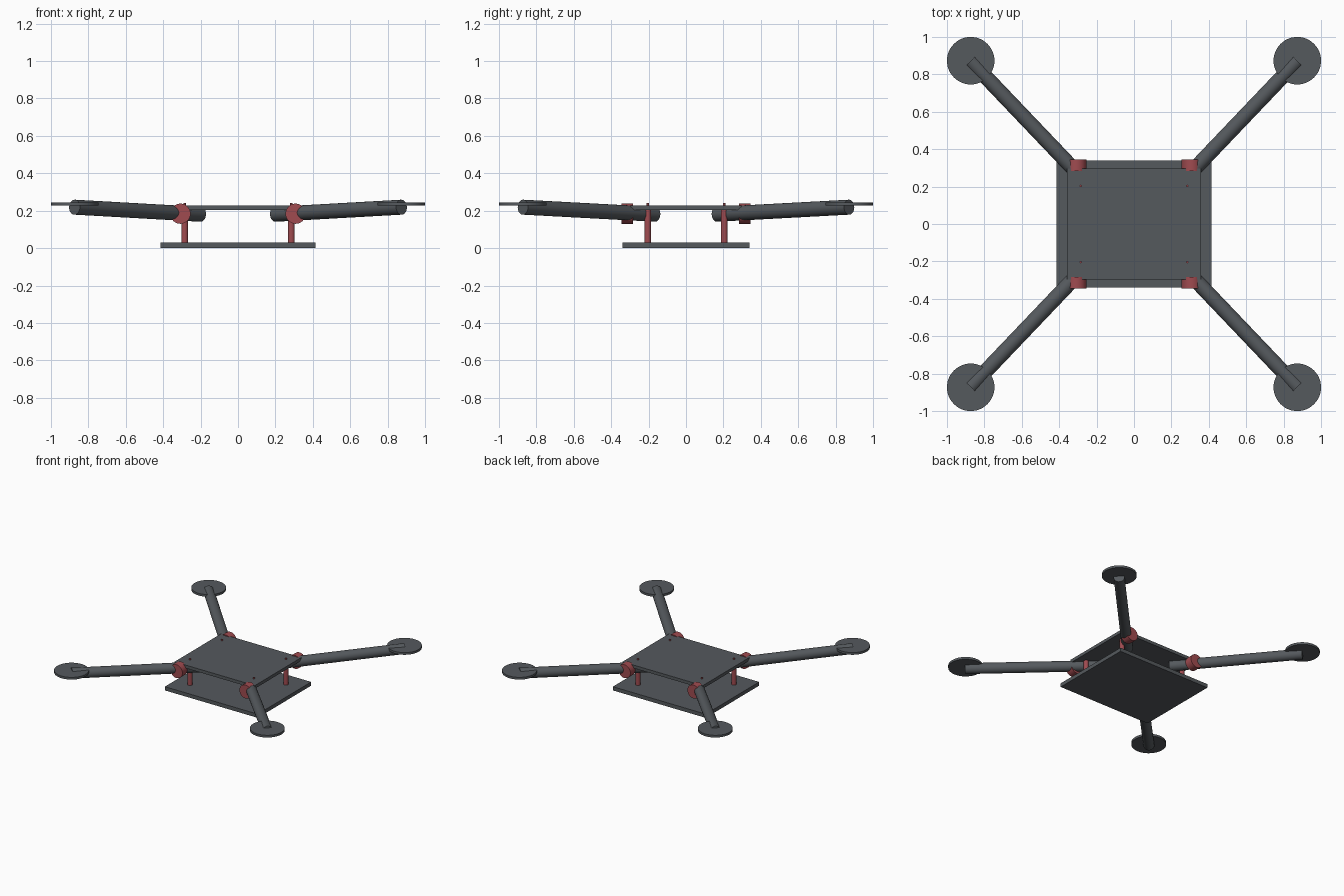
import bpy
from math import pi
from mathutils import Vector

if "Cube" in bpy.data.objects:
    bpy.data.objects.remove(bpy.data.objects["Cube"])


def material(name, rgb):
    m = bpy.data.materials.new(name)
    m.diffuse_color = (*rgb, 1)
    m.use_nodes = True
    m.node_tree.nodes["Principled BSDF"].inputs["Base Color"].default_value = m.diffuse_color
    return m


carbon = material("carbon", (0.09, 0.10, 0.11))
red = material("red_metal", (0.35, 0.07, 0.08))


def finish(name, mat, smooth=False):
    ob = bpy.context.object
    ob.name = name
    ob.data.materials.append(mat)
    if smooth:
        bpy.ops.object.shade_smooth_by_angle()
    return ob


def plate(name, sx, sy, z0, z1):
    bpy.ops.mesh.primitive_cube_add(size=1, location=(0, 0, (z0 + z1) / 2))
    bpy.context.object.scale = (sx, sy, z1 - z0)
    bpy.ops.object.transform_apply(location=False, rotation=False, scale=True)
    finish(name, carbon)


def rod(name, a, b, r, mat, sides=32):
    # cylinder between two points
    a, b = Vector(a), Vector(b)
    d = b - a
    bpy.ops.mesh.primitive_cylinder_add(
        vertices=sides, radius=r, depth=d.length, location=(a + b) / 2,
        rotation=d.to_track_quat('Z', 'Y').to_euler())
    finish(name, mat, True)


# body plates
plate("bottom_plate", 0.828, 0.68, 0.0, 0.03)
plate("top_plate", 0.716, 0.594, 0.204, 0.229)

for sx, side in ((-1, "left"), (1, "right")):
    for sy, end in ((-1, "front"), (1, "back")):
        tag = f"{end}_{side}"

        def p(x, y, z):
            return (sx * x, sy * y, z)

        # standoff post and its screw tip
        rod(f"{tag}_standoff", p(0.285, 0.204, 0.02), p(0.285, 0.204, 0.21), 0.018, red)
        rod(f"{tag}_screw", p(0.285, 0.204, 0.2), p(0.285, 0.204, 0.24), 0.006, red, 16)
        # arm clamp, tilted arm tube and motor mount disc
        rod(f"{tag}_clamp", p(0.308, 0.283, 0.184), p(0.308, 0.345, 0.184), 0.054, red)
        rod(f"{tag}_arm", p(0.2, 0.165, 0.181), p(0.874, 0.872, 0.219), 0.04, carbon)
        rod(f"{tag}_motor_mount", p(0.873, 0.873, 0.227), p(0.873, 0.873, 0.245), 0.127, carbon, 48)
